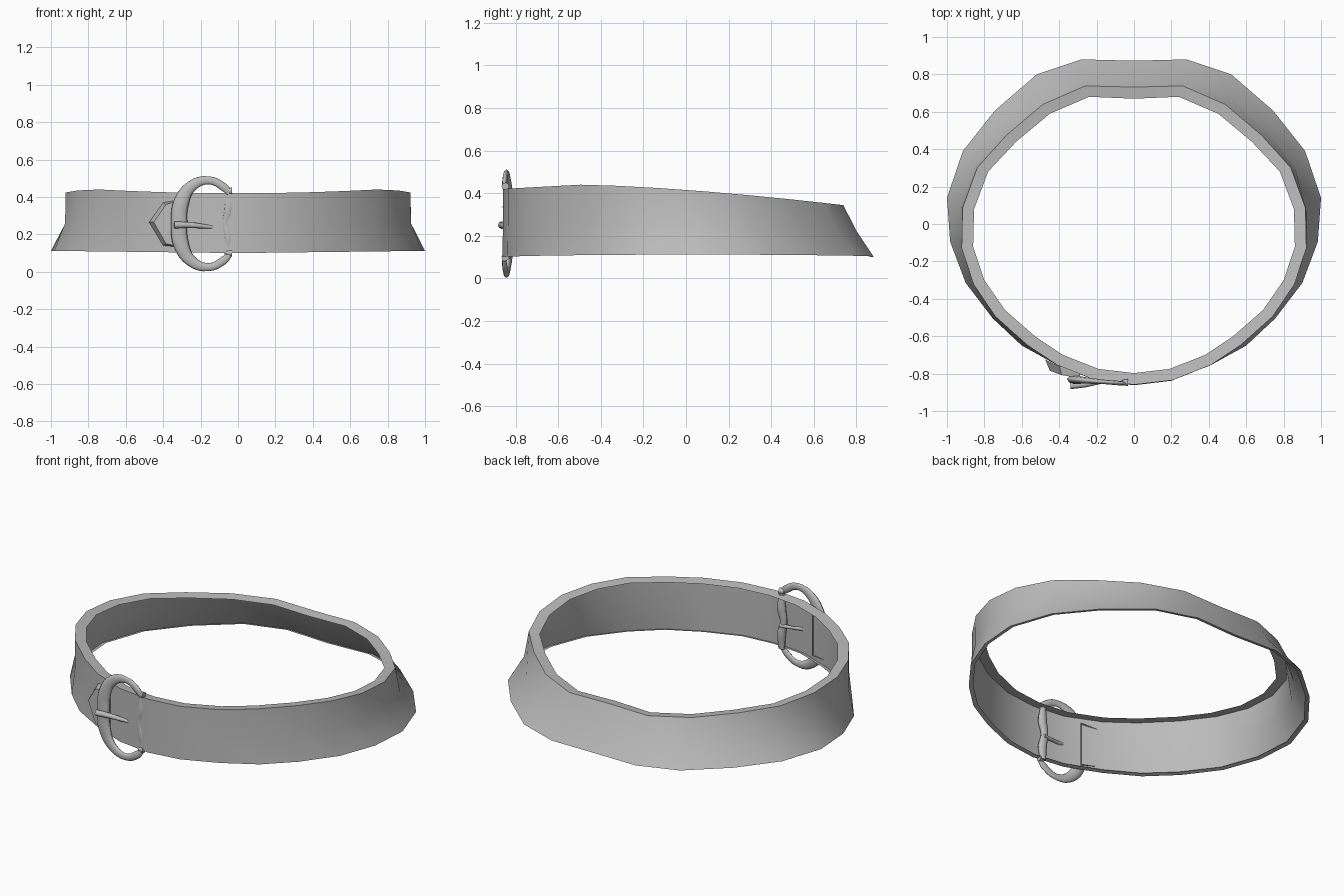
import bpy, bmesh, math
from mathutils import Vector

if "Cube" in bpy.data.objects:
    bpy.data.objects.remove(bpy.data.objects["Cube"])

grey = bpy.data.materials.new("mid_grey")
grey.diffuse_color = (0.5, 0.5, 0.5, 1)
grey.use_nodes = True
grey.node_tree.nodes["Principled BSDF"].inputs["Base Color"].default_value = grey.diffuse_color


def mesh_object(name, verts, faces, angle):
    mesh = bpy.data.meshes.new(name)
    mesh.from_pydata(verts, [], faces)
    bm = bmesh.new()
    bm.from_mesh(mesh)
    bmesh.ops.recalc_face_normals(bm, faces=bm.faces)
    bm.to_mesh(mesh)
    bm.free()
    mesh.materials.append(grey)
    obj = bpy.data.objects.new(name, mesh)
    bpy.context.collection.objects.link(obj)
    bpy.context.view_layer.objects.active = obj
    obj.select_set(True)
    bpy.ops.object.shade_smooth_by_angle(angle=math.radians(angle))
    obj.select_set(False)
    return obj


def mirror_loop(half):
    return half + [(-x, y) for x, y in reversed(half[1:-1])]


# Belt: half outlines of the flared lower edge and the inner upper lip, back to front
lower = mirror_loop([(0, .873), (.28, .88), (.52, .80), (.745, .605), (.915, .39),
                     (1, .14), (.983, -.095), (.9, -.315), (.755, -.505), (.6, -.65),
                     (.41, -.755), (.2, -.838), (0, -.862)])
lip = mirror_loop([(0, .67), (.24, .68), (.45, .59), (.63, .44), (.78, .28),
                   (.855, .08), (.86, -.12), (.80, -.30), (.69, -.46), (.53, -.60),
                   (.38, -.70), (.19, -.775), (0, -.797)])


def top_height(y):
    if y < -.5:
        return .44 - .02 * (-.5 - y) / .36
    return .44 - .095 * ((y + .5) / 1.23) ** 1.5


rings = [[] for _ in range(5)]
for lo, li in zip(lower, lip):
    lo, li = Vector(lo), Vector(li)
    top = li + li.normalized() * .062
    back = max(0, lo.y / .88)
    z_top, z_low = top_height(top.y), .1 + .012 * abs(lo.x)
    mid = top.lerp(lo, .05 + .4 * back)
    hem = lo - lo.normalized() * .025
    for ring, p, z in zip(rings, (hem, lo, mid, top, li),
                          (z_low + .006, z_low, .26 - .04 * back, z_top, z_top - .008)):
        ring.append((p.x, p.y, z))
n = len(lower)
faces = [(r * n + i, r * n + (i + 1) % n, (r + 1) * n + (i + 1) % n, (r + 1) * n + i)
         for r in range(4) for i in range(n)]
mesh_object("belt_band", sum(rings, []), faces, 60)

# Pointed strap end lifted off the band
front = [(-.45, -.785, .265), (-.385, -.808, .36), (-.29, -.825, .39),
         (-.29, -.825, .13), (-.385, -.808, .15)]
rear = [(-.475, -.725, .265), (-.40, -.76, .37), (-.29, -.79, .39),
        (-.29, -.79, .13), (-.40, -.76, .14)]
m = len(front)
mesh_object("strap_tip", front + rear,
            [tuple(range(m))] + [(i, (i + 1) % m, m + (i + 1) % m, m + i) for i in range(m)], 35)


def tube(name, points, y_scale, location, turn=0):
    """Flattened tube through (x, y, z, radius) points."""
    curve = bpy.data.curves.new(name, 'CURVE')
    curve.dimensions = '3D'
    curve.bevel_depth = 1
    curve.bevel_resolution = 2
    curve.resolution_u = 4
    curve.use_fill_caps = True
    spline = curve.splines.new('BEZIER')
    spline.bezier_points.add(len(points) - 1)
    for bp, (x, y, z, r) in zip(spline.bezier_points, points):
        bp.co, bp.radius = (x, y, z), r
        bp.handle_left_type = bp.handle_right_type = 'AUTO'
    curve.materials.append(grey)
    obj = bpy.data.objects.new(name, curve)
    obj.location = location
    obj.scale.y = y_scale
    obj.rotation_euler.z = turn
    bpy.context.collection.objects.link(obj)


# Buckle: open hoop, thick on the closed side
half_hoop = [(.145, .165, .016), (.115, .195, .022), (.035, .232, .021),
             (-.06, .20, .03), (-.115, .11, .042)]
hoop = ([(x, 0, z, r) for x, z, r in half_hoop] + [(-.125, 0, 0, .044)] +
        [(x, 0, -z, r) for x, z, r in reversed(half_hoop)])
tube("buckle_hoop", hoop, .55, (-.19, -.842, .257), -.08)

# Hinge bar behind the band, knobs at its ends, and the prong
tube("hinge_bar", [(0, 0, -.165, .018), (.005, 0, -.08, .028), (-.01, 0, 0, .022),
                   (.005, 0, .08, .028), (0, 0, .165, .018)], .8, (-.055, -.838, .257))
for side, z in (("lower", .10), ("upper", .432)):
    tube(side + "_knob", [(-.02, 0, 0, .014), (.012, 0, 0, .018)], 1, (-.045, -.848, z))
tube("prong", [(-.15, -.02, 0, .018), (-.07, -.012, 0, .016), (.06, .01, -.012, .009),
               (.14, .02, -.015, .012)], 1, (-.19, -.845, .25))
